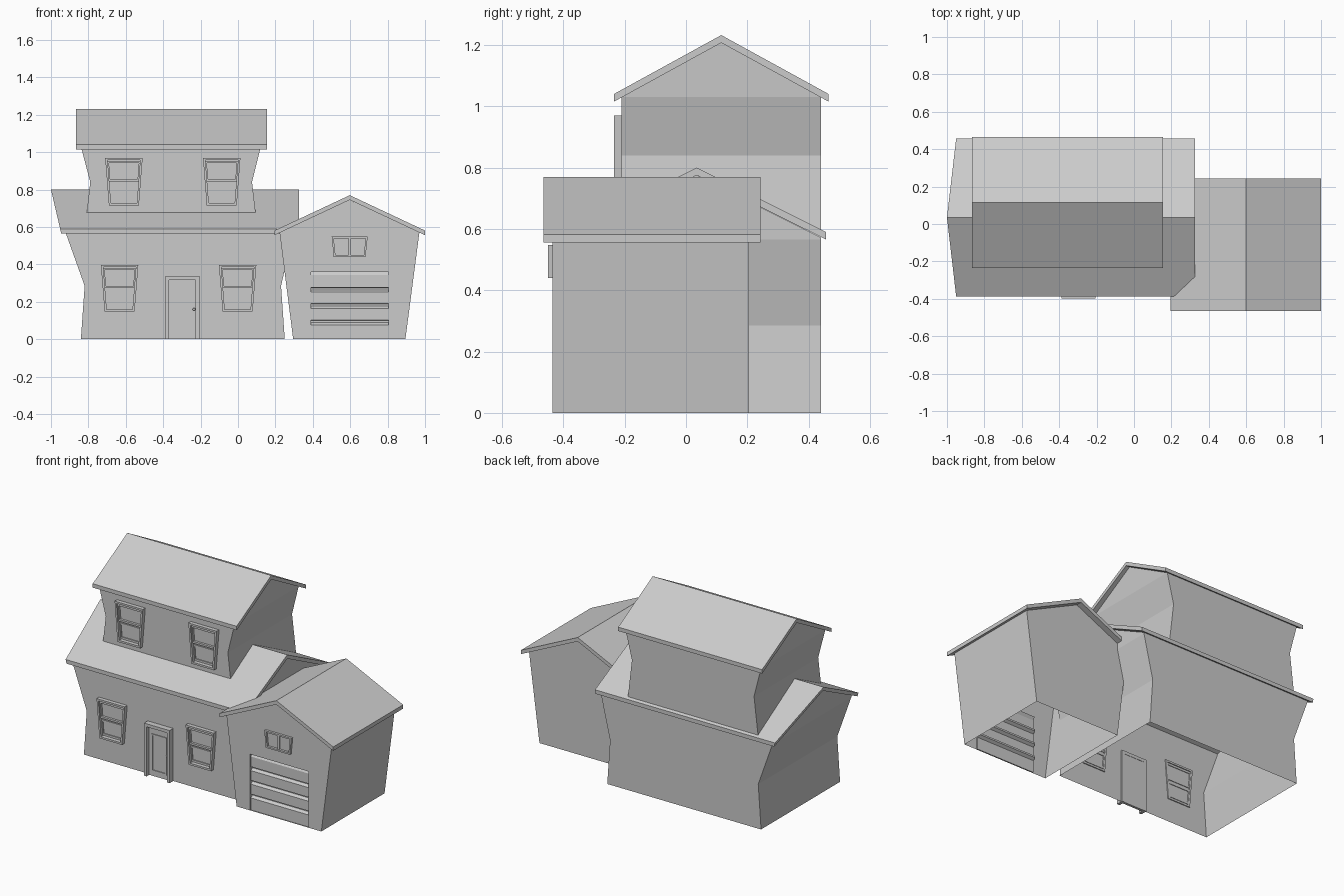
import bpy, bmesh

if "Cube" in bpy.data.objects:
    bpy.data.objects.remove(bpy.data.objects["Cube"])


def finish(name, bm):
    bmesh.ops.recalc_face_normals(bm, faces=bm.faces)
    mesh = bpy.data.meshes.new(name)
    bm.to_mesh(mesh)
    bm.free()
    obj = bpy.data.objects.new(name, mesh)
    bpy.context.collection.objects.link(obj)
    return obj


def lerp(table, z):
    """Piecewise linear position for a height; a plain number is constant."""
    if not isinstance(table, (list, tuple)):
        return table
    for (z0, a0), (z1, a1) in zip(table, table[1:]):
        if z <= z1 or (z1, a1) == table[-1]:
            return a0 + (a1 - a0) * (z - z0) / (z1 - z0)


def loft(name, profile, lo, hi, axis='y', skip=(), cuts=(), caps=(True, True)):
    """Profile of (side, z) points swept along an axis; ends may lean with z."""
    bm = bmesh.new()

    def place(along, side, z):
        return (along, side, z) if axis == 'x' else (side, along, z)
    a = [bm.verts.new(place(-1, s, z)) for s, z in profile]
    b = [bm.verts.new(place(1, s, z)) for s, z in profile]
    n = len(profile)
    for i in range(n):
        if i not in skip:
            j = (i + 1) % n
            bm.faces.new((a[i], a[j], b[j], b[i]))
    for use, ring in zip(caps, (a, b)):
        if use:
            bm.faces.new(ring)
    for z in cuts:
        bmesh.ops.bisect_plane(bm, geom=bm.verts[:] + bm.edges[:] + bm.faces[:],
                               plane_co=(0, 0, z), plane_no=(0, 0, 1))
    k = 0 if axis == 'x' else 1
    for v in bm.verts:
        v.co[k] = lerp(lo if v.co[k] < 0 else hi, v.co.z)
    return finish(name, bm)


def gable_roof(name, e0, e1, eave, ridge, lo, hi, axis, t=0.025):
    m = (e0 + e1) / 2
    loft(name, [(e0, eave), (m, ridge - t), (e1, eave), (e1, eave + t),
                (m, ridge), (e0, eave + t)], lo, hi, axis)


def ring(name, outer, inner, y0, y1):
    """Frame between two outlines of (x, z), from y0 back to y1."""
    bm = bmesh.new()
    loops = [[bm.verts.new((x, y, z)) for x, z in pts]
             for pts, y in ((outer, y0), (inner, y0), (inner, y1), (outer, y1))]
    n = len(outer)
    for p, q in zip(loops, loops[1:] + loops[:1]):
        for i in range(n):
            j = (i + 1) % n
            bm.faces.new((p[i], p[j], q[j], q[i]))
    finish(name, bm)


def trapezoid(cx, w0, z0, w1, z1, zb, zt, inset=0.0):
    """Slice zb..zt of the tapered outline, inset on all sides."""
    def half(z):
        return w0 + (w1 - w0) * (z - z0) / (z1 - z0) - inset
    zb, zt = zb + inset, zt - inset
    return [(cx - half(zb), zb), (cx + half(zb), zb),
            (cx + half(zt), zt), (cx - half(zt), zt)]


def sash_window(name, cx, z0, z1, wall):
    s = (cx, 0.08, z0, 0.1, z1)
    mid = z0 + (z1 - z0) * 0.48
    ring(name + "_frame", trapezoid(*s, z0, z1), trapezoid(*s, z0, z1, 0.012),
         wall - 0.025, wall + 0.006)
    for part, zb, zt, y in (("lower_sash", z0 + 0.01, mid, -0.006),
                            ("upper_sash", mid, z1 - 0.01, -0.015)):
        ring(f"{name}_{part}", trapezoid(*s, zb, zt, 0.006),
             trapezoid(*s, zb, zt, 0.018), wall + y, wall + 0.004)


# Ground floor of the house, flaring out above its waist, open underneath
loft("ground_floor_walls",
     [(-0.36, 0), (0.44, 0), (0.44, 0.572), (0.035, 0.775), (-0.36, 0.578)],
     [(0, -0.84), (0.285, -0.82), (0.565, -0.92), (0.8, -0.975)],
     [(0, 0.25), (0.285, 0.23), (0.565, 0.295), (0.8, 0.3)],
     'x', skip=(0, 2, 3), cuts=(0.285, 0.565))
gable_roof("lower_roof", -0.387, 0.457, 0.565, 0.80,
           [(0.565, -0.945), (0.8, -1.0)], 0.325, 'x')

# Upper floor standing on the lower roof
loft("upper_floor_walls",
     [(-0.21, 0.672), (0.035, 0.79), (0.44, 0.585),
      (0.44, 1.03), (0.115, 1.208), (-0.21, 1.03)],
     [(0.585, -0.82), (0.84, -0.79), (1.03, -0.84), (1.21, -0.845)],
     [(0.585, 0.105), (0.84, 0.075), (1.03, 0.122), (1.21, 0.13)],
     'x', skip=(0, 1, 3, 4), cuts=(0.84, 1.03))
gable_roof("upper_roof", -0.235, 0.465, 1.015, 1.232, -0.865, 0.155, 'x')

# Garage with tapered walls, front wall notched for the door
loft("garage_walls",
     [(0.295, 0), (0.895, 0), (0.97, 0.573), (0.597, 0.745), (0.222, 0.573)],
     -0.435, 0.205, skip=(0, 2, 3), caps=(False, True))
bm = bmesh.new()
bm.faces.new([bm.verts.new((x, -0.435, z)) for x, z in (
    (0.295, 0), (0.39, 0), (0.39, 0.36), (0.805, 0.36), (0.805, 0),
    (0.895, 0), (0.97, 0.573), (0.597, 0.745), (0.222, 0.573))])
finish("garage_front_wall", bm)
gable_roof("garage_roof", 0.195, 1.0, 0.556, 0.77, -0.465, 0.243, 'y')

# Garage door: flat panels separated by sloped grooves
door = [(-0.435, 0.36), (-0.415, 0.36), (-0.427, 0.342)]
for z in (0.27, 0.183, 0.095):
    door += [(-0.427, z + 0.007), (-0.41, z + 0.005), (-0.41, z - 0.006), (-0.427, z - 0.018)]
door += [(-0.427, 0), (-0.435, 0)]
loft("garage_door", door, 0.39, 0.805, 'x', skip=(len(door) - 1,))

# Small two-pane garage window
gw = (0.597, 0.085, 0.44, 0.096, 0.548, 0.44, 0.548)
ring("garage_window_frame", trapezoid(*gw), trapezoid(*gw, 0.01), -0.45, -0.43)
loft("garage_window_stile", [(0.59, 0.448), (0.604, 0.448), (0.604, 0.54), (0.59, 0.54)],
     -0.445, -0.43)

# Sash windows on both floors
for side, lower_x, upper_x in (("left", -0.633, -0.61), ("right", -0.002, -0.087)):
    sash_window(f"lower_{side}_window", lower_x, 0.148, 0.397, -0.36)
    sash_window(f"upper_{side}_window", upper_x, 0.715, 0.97, -0.21)

# Front door: frame, leaf, raised panel and knob
fo = [(-0.388, 0), (-0.388, 0.337), (-0.207, 0.337), (-0.207, 0)]
fi = [(-0.226, 0), (-0.226, 0.317), (-0.37, 0.317), (-0.37, 0)]
loft("front_door_frame", fo + fi, -0.397, -0.352)
loft("front_door_leaf", fi, -0.37, -0.354)
ring("front_door_panel", [(-0.352, 0.03), (-0.244, 0.03), (-0.244, 0.27), (-0.352, 0.27)],
     [(-0.342, 0.04), (-0.254, 0.04), (-0.254, 0.26), (-0.342, 0.26)], -0.375, -0.369)
bpy.ops.mesh.primitive_uv_sphere_add(segments=10, ring_count=6, radius=0.008,
                                     location=(-0.235, -0.38, 0.16))
bpy.context.object.name = "front_door_knob"
